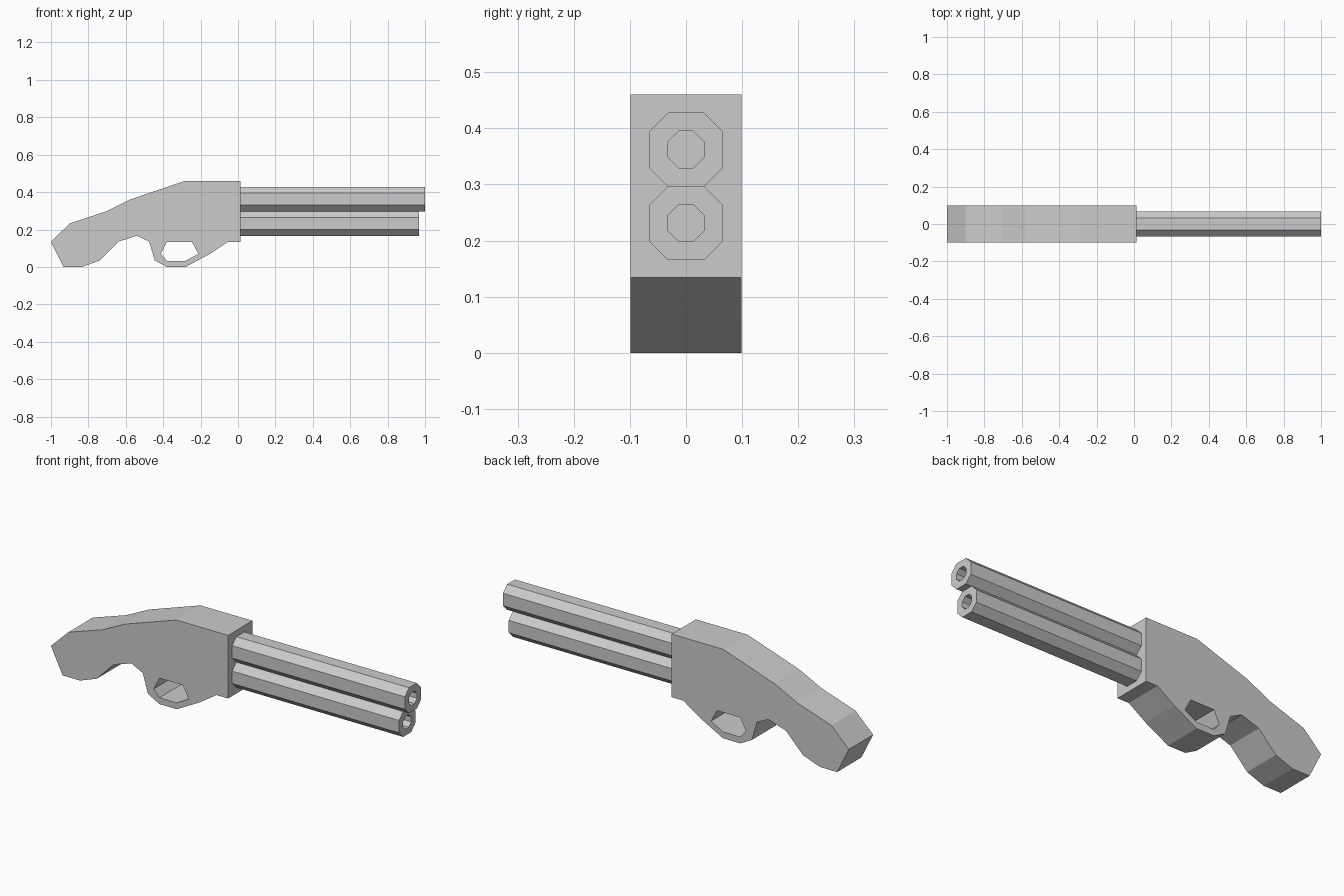
import bpy, bmesh

if "Cube" in bpy.data.objects:
    bpy.data.objects.remove(bpy.data.objects["Cube"])

BODY = [(-1, .135), (-.90, .232), (-.705, .297), (-.578, .36), (-.283, .46),
        (.013, .46), (.013, .134), (-.053, .134), (-.15, .07), (-.28, 0),
        (-.38, 0), (-.445, .035), (-.475, .135), (-.54, .167), (-.64, .135),
        (-.738, .035), (-.834, 0), (-.933, 0)]
GUARD_HOLE = [(-.38, .134), (-.246, .134), (-.212, .07), (-.28, .033),
              (-.38, .033), (-.412, .07)]


def plate(name, loops, half_width):
    """Extruded side profile; inner loops become holes."""
    cu = bpy.data.curves.new(name, 'CURVE')
    cu.dimensions = '2D'
    cu.fill_mode = 'BOTH'
    cu.extrude = half_width
    for loop in loops:
        sp = cu.splines.new('POLY')
        sp.points.add(len(loop) - 1)
        for p, (x, z) in zip(sp.points, loop):
            p.co = (x, z, 0, 1)
        sp.use_cyclic_u = True
    ob = bpy.data.objects.new(name, cu)
    ob.rotation_euler.x = 1.5707963
    bpy.context.collection.objects.link(ob)
    bpy.ops.object.select_all(action='DESELECT')
    ob.select_set(True)
    bpy.context.view_layer.objects.active = ob
    bpy.ops.object.convert(target='MESH')
    for f in bpy.context.object.data.polygons:
        f.use_smooth = False


def octagon(bm, x, z, a, b):
    pts = [(a, b), (b, a), (-b, a), (-a, b), (-a, -b), (-b, -a), (b, -a), (a, -b)]
    return [bm.verts.new((x, u, z + v)) for u, v in pts]


def barrel(name, z, x_end):
    """Eight-sided tube, open bore running back to the receiver."""
    bm = bmesh.new()
    x0 = .013
    rings = [octagon(bm, x0, z, .066, .032), octagon(bm, x_end, z, .066, .032),
             octagon(bm, x_end, z, .033, .013), octagon(bm, x0, z, .033, .013)]
    for r, s in zip(rings, rings[1:] + rings[:1]):
        for i in range(8):
            j = (i + 1) % 8
            bm.faces.new((r[i], r[j], s[j], s[i]))
    bmesh.ops.recalc_face_normals(bm, faces=bm.faces)
    me = bpy.data.meshes.new(name)
    bm.to_mesh(me)
    bm.free()
    bpy.context.collection.objects.link(bpy.data.objects.new(name, me))


# Grip, receiver and trigger guard in one slab
plate("receiver_and_grip", [BODY, GUARD_HOLE], .099)

# Stacked barrels, the lower one slightly shorter
barrel("upper_barrel", .362, 1.0)
barrel("lower_barrel", .231, .967)
